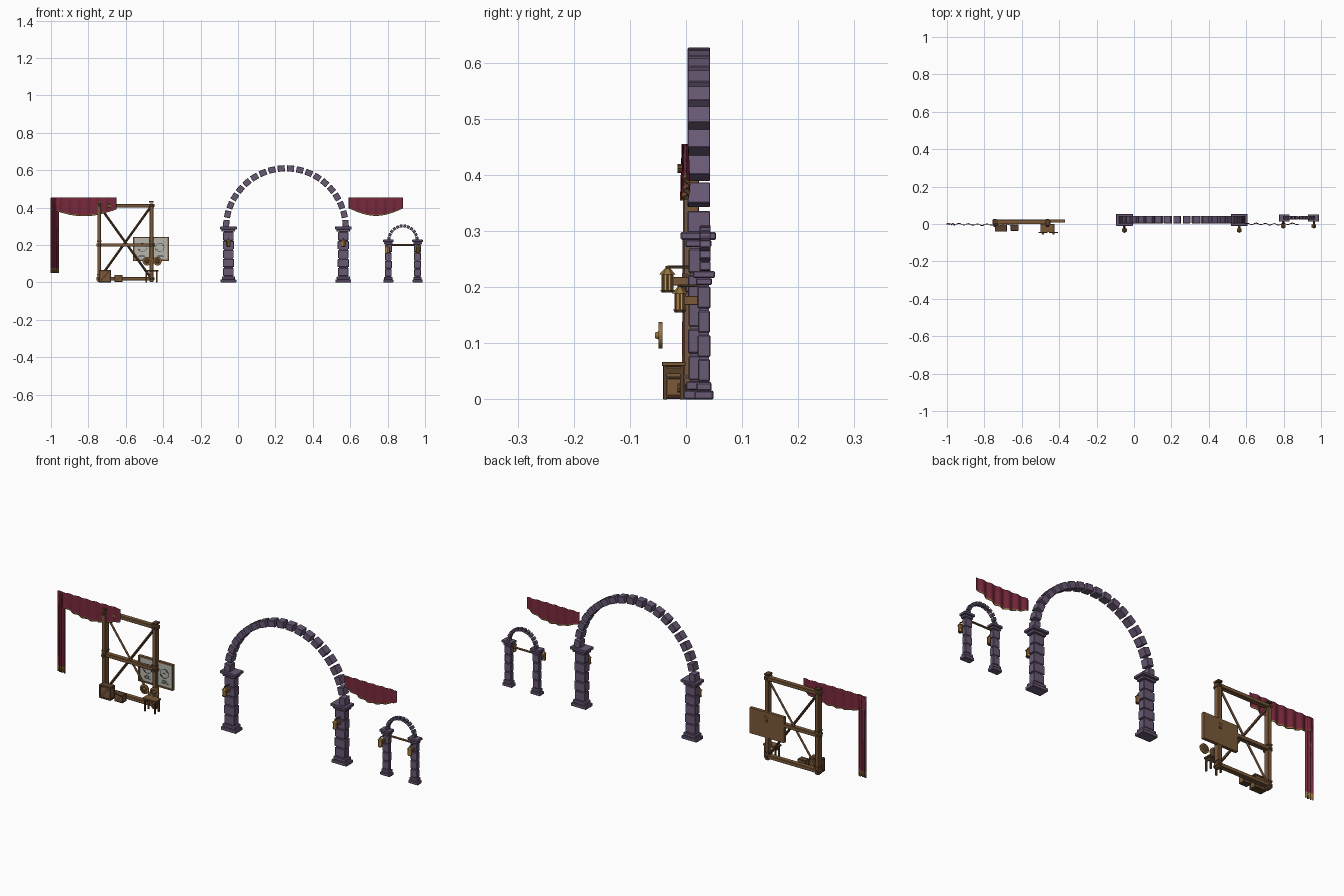
import bpy, bmesh, math
from mathutils import Vector, Matrix

cube = bpy.data.objects.get("Cube")
if cube:
    bpy.data.objects.remove(cube, do_unlink=True)


def material(name, r, g, b):
    m = bpy.data.materials.new(name)
    m.use_nodes = True
    m.diffuse_color = (r, g, b, 1)
    node = next(n for n in m.node_tree.nodes if n.type == 'BSDF_PRINCIPLED')
    node.inputs["Base Color"].default_value = (r, g, b, 1)
    return m


STONE = material("purple stone", 0.14, 0.1, 0.175)
WOOD = material("brown wood", 0.2, 0.1, 0.042)
DARK_WOOD = material("dark wood", 0.1, 0.052, 0.024)
CLOTH = material("red cloth", 0.19, 0.022, 0.045)
BRASS = material("brass", 0.3, 0.17, 0.045)
GLASS = material("amber glass", 0.65, 0.33, 0.09)
PAPER = material("pale canvas", 0.47, 0.47, 0.42)
INK = material("dark ink", 0.03, 0.024, 0.028)


def finish(name, bm, mats):
    mesh = bpy.data.meshes.new(name)
    bm.to_mesh(mesh)
    bm.free()
    for m in mats:
        mesh.materials.append(m)
    ob = bpy.data.objects.new(name, mesh)
    bpy.context.collection.objects.link(ob)
    return ob


def box(name, mat, centre, size, bevel=0.0, rot=None):
    bm = bmesh.new()
    bmesh.ops.create_cube(bm, size=1)
    bmesh.ops.scale(bm, vec=size, verts=bm.verts)
    if bevel:
        bmesh.ops.bevel(bm, geom=bm.edges[:], offset=bevel, segments=1, affect='EDGES')
    bm.transform(Matrix.Translation(centre) @ (rot or Matrix()))
    return finish(name, bm, [mat])


def rod(name, mat, a, b, r1, r2=None, sides=8):
    a, b = Vector(a), Vector(b)
    bm = bmesh.new()
    bmesh.ops.create_cone(bm, cap_ends=True, segments=sides, radius1=r1,
                          radius2=r1 if r2 is None else r2, depth=(b - a).length)
    turn = (b - a).to_track_quat('Z', 'Y').to_matrix().to_4x4()
    bm.transform(Matrix.Translation((a + b) / 2) @ turn)
    return finish(name, bm, [mat])


def ring(name, mat, centre, radius, width, depth, sides=20):
    # Flat ring facing the front
    bm = bmesh.new()
    loops = []
    for r, y in ((radius, 0), (radius, depth), (radius - width, depth), (radius - width, 0)):
        loops.append([bm.verts.new((centre[0] + r * math.cos(t), centre[1] + y, centre[2] + r * math.sin(t)))
                      for t in (math.tau * i / sides for i in range(sides))])
    for k in range(4):
        p, q = loops[k], loops[(k + 1) % 4]
        for i in range(sides):
            j = (i + 1) % sides
            bm.faces.new((p[i], p[j], q[j], q[i]))
    bmesh.ops.recalc_face_normals(bm, faces=bm.faces[:])
    return finish(name, bm, [mat])


def pillar(name, x, y, w, d, top, stones, foot):
    # Stepped foot, stacked stones, stepped cap
    box(name + "_foot", STONE, (x, y, foot * 0.25), (w * 1.4, d * 1.45, foot * 0.5), 0.002)
    box(name + "_foot_step", STONE, (x, y, foot * 0.75), (w * 1.18, d * 1.2, foot * 0.48), 0.002)
    cap = foot * 0.85
    step = (top - cap - foot) / stones
    for i in range(stones):
        k = 1.0 if i % 2 else 0.94
        box(name + "_stone", STONE, (x, y, foot + step * (i + 0.5)), (w * k, d * k, step * 0.9), 0.002)
    box(name + "_core", STONE, (x, y, top / 2), (w * 0.8, d * 0.8, top * 0.95))
    box(name + "_cap_step", STONE, (x, y, top - cap * 0.75), (w * 1.2, d * 1.25, cap * 0.48), 0.002)
    box(name + "_cap", STONE, (x, y, top - cap * 0.25), (w * 1.5, d * 1.7, cap * 0.5), 0.002)


def arch(name, x, y, z, radius, count, size):
    # Ring of separate blocks over half a circle
    for i in range(count):
        t = math.pi * (i + 0.5) / count
        box(name + "_block", STONE, (x + radius * math.cos(t), y, z + radius * math.sin(t)),
            size, 0.0015, Matrix.Rotation(-t, 4, 'Y'))


def lantern(name, x, y, z, h, r, wall):
    # z is the underside
    rod(name + "_base", DARK_WOOD, (x, y, z), (x, y, z + h * 0.1), r * 0.75, r, 6)
    rod(name + "_glass", GLASS, (x, y, z + h * 0.1), (x, y, z + h * 0.68), r * 0.8, sides=6)
    for i in range(6):
        t = math.tau * i / 6
        px, py = x + r * 0.8 * math.cos(t), y + r * 0.8 * math.sin(t)
        rod(name + "_bar", BRASS, (px, py, z + h * 0.08), (px, py, z + h * 0.7), r * 0.13, sides=4)
    rod(name + "_roof", BRASS, (x, y, z + h * 0.68), (x, y, z + h * 0.9), r * 1.15, r * 0.35, 6)
    rod(name + "_knob", DARK_WOOD, (x, y, z + h * 0.9), (x, y, z + h), r * 0.25, sides=6)
    box(name + "_bracket", WOOD, (x, (y + wall) / 2 + r * 0.3, z + h * 0.42), (r, wall - y - r * 0.6, h * 0.32), 0.001)
    rod(name + "_hook", DARK_WOOD, (x, y, z + h * 0.95), (x, wall, z + h * 0.95), r * 0.2, sides=6)


def cloth(name, x0, x1, top, bottom, folds, y0=-0.002, amp=0.005):
    # Folded sheet with a brass hem; bottom(u) gives the lower edge
    bm = bmesh.new()
    cols, rows = folds * 8, [0, 0.06, 0.3, 0.6, 0.93, 1]
    grid = []
    for i in range(cols + 1):
        u = i / cols
        wave = math.sin(u * folds * math.tau) + 0.35 * math.sin(u * 9)
        low = bottom(u)
        grid.append([bm.verts.new((x0 + (x1 - x0) * u, y0 + amp * wave * (0.55 + 0.45 * v),
                                   top + (low - top) * v)) for v in rows])
    for i in range(cols):
        for j in range(len(rows) - 1):
            f = bm.faces.new((grid[i][j], grid[i][j + 1], grid[i + 1][j + 1], grid[i + 1][j]))
            f.material_index = 1 if j == len(rows) - 2 else 0
            f.smooth = True
    ob = finish(name, bm, [CLOTH, BRASS])
    ob.modifiers.new("thickness", 'SOLIDIFY').thickness = 0.003


# Large archway
BX, BY = 0.256, 0.022
for side, label in ((-1, "right"), (1, "left")):
    px = BX + side * 0.307
    pillar("large_pillar_" + label, px, BY, 0.06, 0.037, 0.298, 5, 0.032)
    lantern("large_lantern_" + label, px, -0.033, 0.19, 0.048, 0.013, 0.006)
arch("large_arch", BX, 0.023, 0.29, 0.32, 20, (0.033, 0.04, 0.038))

# Small archway with a cross rod
SX, SY = 0.882, 0.032
for side, label in ((-1, "right"), (1, "left")):
    px = SX + side * 0.078
    pillar("small_pillar_" + label, px, SY, 0.038, 0.023, 0.229, 4, 0.03)
    lantern("small_lantern_" + label, px + side * 0.004 - 0.002, -0.011, 0.155, 0.05, 0.012, 0.022)
arch("small_arch", SX, 0.034, 0.227, 0.075, 12, (0.016, 0.02, 0.0155))
rod("small_cross_rod", WOOD, (SX - 0.09, SY, 0.2), (SX + 0.09, SY, 0.2), 0.005)

# Timber stage frame
LX, RX, FY = -0.742, -0.463, 0.009
for x, label in ((LX, "right"), (RX, "left")):
    box("frame_post_" + label, WOOD, (x, FY, 0.212), (0.02, 0.028, 0.418), 0.002)
    for z in (0.02, 0.2, 0.411):
        box("joint_band", DARK_WOOD, (x, FY, z + 0.02), (0.024, 0.032, 0.008))
        rod("joint_peg", DARK_WOOD, (x, -0.015, z), (x, 0.028, z), 0.008)
for z, label in ((0.02, "bottom"), (0.2, "middle"), (0.411, "top")):
    box("frame_beam_" + label, WOOD, ((LX + RX) / 2, FY + 0.002, z), (0.31, 0.024, 0.018), 0.002)
for s in (1, -1):
    mid = Vector(((LX + RX) / 2, FY + 0.003 * s, 0.215))
    half = Vector((0.136 * s, 0, 0.19))
    rod("frame_brace", DARK_WOOD, mid - half, mid + half, 0.0065, sides=4)

# Drawing board behind the left post
CX, CZ, HW, HH = -0.465, 0.179, 0.095, 0.064
box("board_back", WOOD, (CX, 0.02, CZ), (HW * 2, 0.009, HH * 2))
box("board_sheet", PAPER, (CX, 0.0145, CZ), (HW * 2 - 0.012, 0.003, HH * 2 - 0.012))
for s in (-1, 1):
    box("board_edge", WOOD, (CX, 0.016, CZ + s * (HH - 0.003)), (HW * 2, 0.014, 0.007))
    box("board_edge", WOOD, (CX + s * (HW - 0.003), 0.016, CZ), (0.007, 0.014, HH * 2))
    ring("drawn_circle", INK, (CX + s * 0.047, 0.012, CZ + 0.008), 0.024, 0.002, 0.002)
    for k in (-1, 0, 1):
        box("drawn_line", INK, (CX + s * 0.047 + k * 0.017, 0.0125, CZ + 0.008 + k * 0.012), (0.013, 0.002, 0.002))
        box("drawn_note", INK, (CX + s * 0.05, 0.0125, CZ - 0.034 - k * 0.007), (0.03 + k * 0.008, 0.002, 0.0015))

# Small table with two round shields above it
TX, TY = -0.463, -0.022
box("table_top", WOOD, (TX, TY, 0.063), (0.075, 0.042, 0.008), 0.001)
for sx in (-1, 1):
    for sy in (-1, 1):
        box("table_leg", DARK_WOOD, (TX + sx * 0.028, TY + sy * 0.015, 0.03), (0.007, 0.007, 0.06))
    box("table_rail", DARK_WOOD, (TX + sx * 0.028, TY, 0.05), (0.006, 0.03, 0.01))
    sx0 = TX + 0.004 + sx * 0.028
    rod("shield_disc", DARK_WOOD, (sx0, -0.043, 0.114), (sx0, -0.047, 0.114), 0.02, sides=16)
    ring("shield_rim", BRASS, (sx0, -0.049, 0.114), 0.0235, 0.006, 0.007)
    rod("shield_boss", BRASS, (sx0, -0.047, 0.114), (sx0, -0.055, 0.114), 0.008, 0.005, 10)


def crate(name, x, y, z, w, d, h):
    box(name + "_body", WOOD, (x, y, z + h / 2), (w * 0.92, d * 0.92, h * 0.96))
    for lift in (0.07, 0.93):
        box(name + "_rim", DARK_WOOD, (x, y, z + h * lift), (w, d, h * 0.13), 0.001)
    for s in (-1, 1):
        for t in (-1, 1):
            box(name + "_corner", DARK_WOOD, (x + s * w * 0.44, y + t * d * 0.44, z + h / 2), (w * 0.12, d * 0.12, h * 0.9))
    tilt = Matrix.Rotation(-math.atan2(h, w), 4, 'Y')
    box(name + "_slat", DARK_WOOD, (x, y - d * 0.46, z + h / 2), (math.hypot(w, h) * 0.8, 0.003, h * 0.12), 0, tilt)


crate("large_crate", -0.712, -0.022, 0.0, 0.064, 0.038, 0.067)
crate("small_crate", -0.638, -0.02, 0.003, 0.043, 0.032, 0.038)

# Curtains: long side drape and two swagged valances
cloth("side_drape", -1.0, -0.957, 0.452, lambda u: 0.05, 3, amp=0.004)
cloth("right_valance", -0.998, -0.65, 0.455, lambda u: 0.39 - 0.036 * math.sin(math.pi * u), 7, y0=-0.004)
cloth("left_valance", 0.593, 0.883, 0.453, lambda u: 0.396 - 0.04 * math.sin(math.pi * u), 6)
